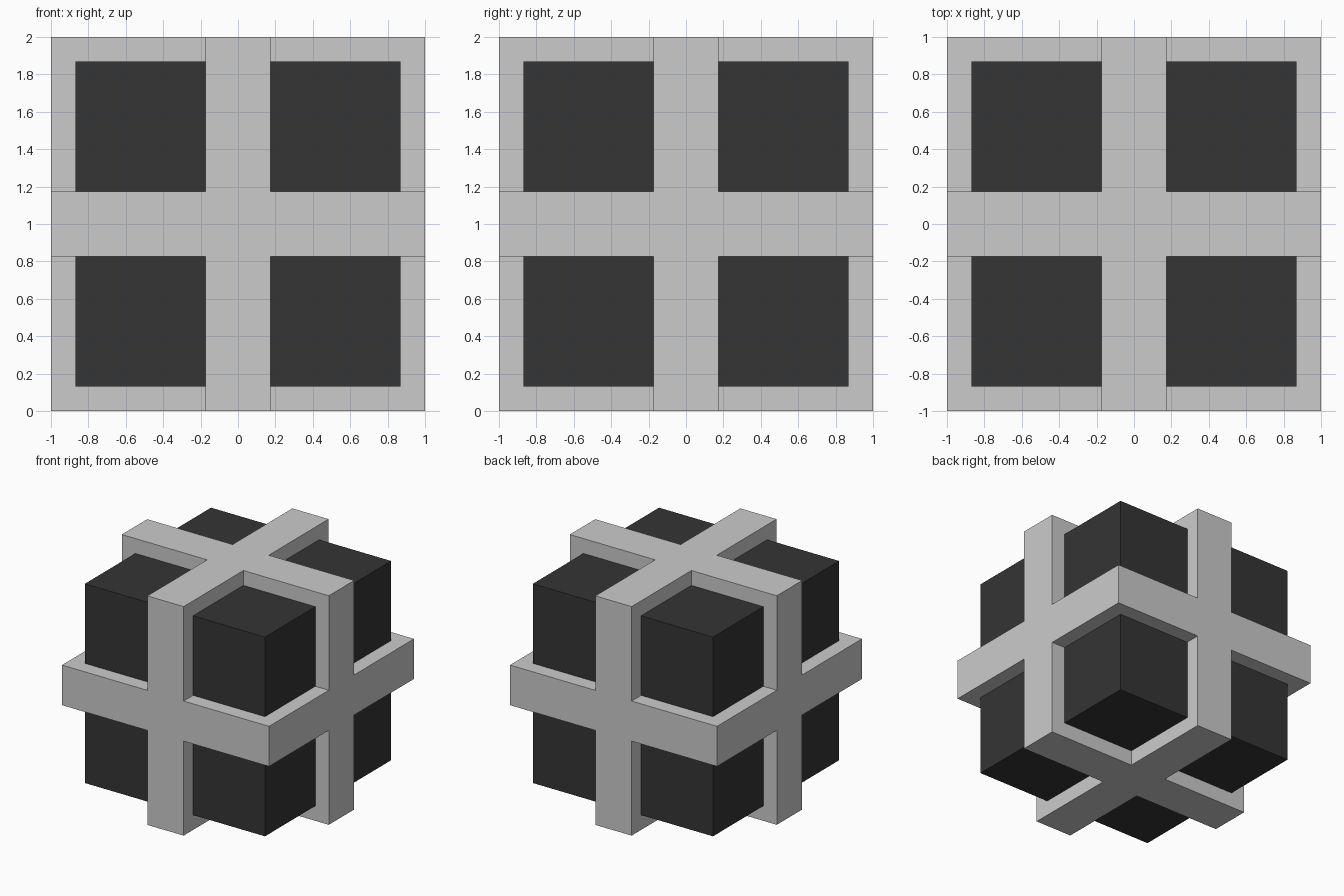
import bpy
from itertools import product

if "Cube" in bpy.data.objects:
    bpy.data.objects.remove(bpy.data.objects["Cube"])

HALF = 1.0      # half size of the whole model
BAND = 0.175    # half thickness of the crossing slabs
CORE = 0.87     # half size of the dark cube


def box(name, size, centre):
    bpy.ops.mesh.primitive_cube_add(size=size, location=centre)
    obj = bpy.context.object
    obj.name = name
    return obj


# Lattice: three crossing slabs, made by notching all eight corners of a cube
lattice = box("slab_lattice", 2 * HALF, (0, 0, HALF))

notch = 1.0
offset = BAND + notch / 2
cutters = [box("corner_cutter", notch, (sx * offset, sy * offset, HALF + sz * offset))
           for sx, sy, sz in product((-1, 1), repeat=3)]
for obj in cutters:
    obj.select_set(True)
bpy.context.view_layer.objects.active = cutters[0]
bpy.ops.object.join()
cutter = bpy.context.object
cutter.hide_render = True

mod = lattice.modifiers.new("notch_corners", "BOOLEAN")
mod.operation = "DIFFERENCE"
mod.solver = "EXACT"
mod.object = cutter
lattice.select_set(True)
bpy.context.view_layer.objects.active = lattice
bpy.ops.object.modifier_apply(modifier=mod.name)
bpy.data.objects.remove(cutter, do_unlink=True)

# Dark cube showing in the eight corners
core = box("dark_core", 2 * CORE, (0, 0, HALF))
dark = bpy.data.materials.new("dark")
dark.diffuse_color = (0.035, 0.035, 0.035, 1)
dark.use_nodes = True
dark.node_tree.nodes["Principled BSDF"].inputs["Base Color"].default_value = dark.diffuse_color
core.data.materials.append(dark)
